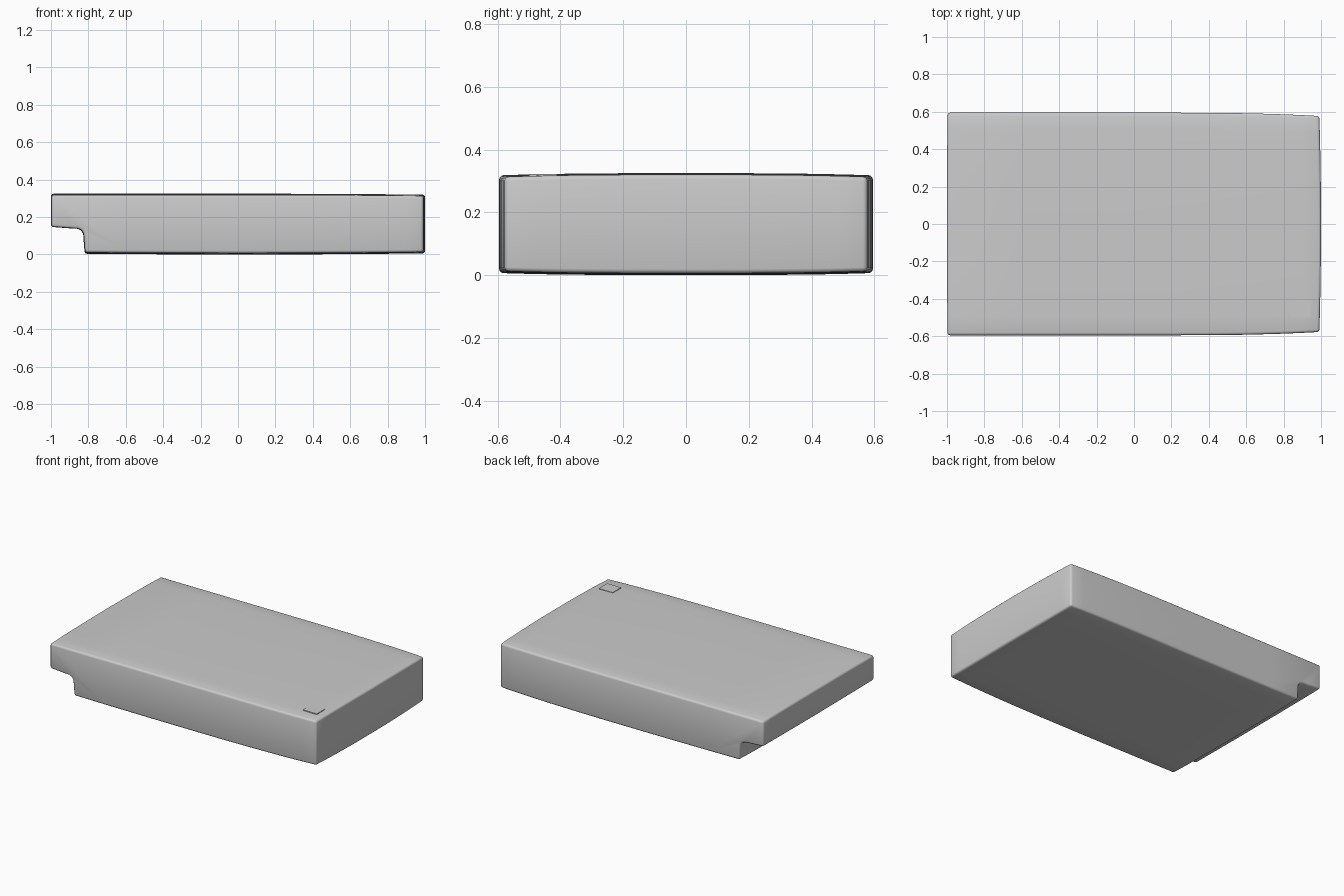
import bpy, bmesh
from mathutils import Vector

if "Cube" in bpy.data.objects:
    bpy.data.objects.remove(bpy.data.objects["Cube"])

# body: stepped side profile extruded across the width
bm = bmesh.new()
profile = [(-1, 0.147), (-0.90, 0.139), (-0.86, 0.137), (-0.84, 0.128), (-0.828, 0.11),
           (-0.82, 0), (1, 0), (1, 0.325), (-1, 0.325)]
face = bm.faces.new([bm.verts.new((x, -0.595, z)) for x, z in profile])
ext = bmesh.ops.extrude_face_region(bm, geom=[face])
bmesh.ops.translate(bm, vec=(0, 1.19, 0),
                    verts=[v for v in ext['geom'] if isinstance(v, bmesh.types.BMVert)])
bmesh.ops.recalc_face_normals(bm, faces=bm.faces)

# soft rounding on the outer edges
edges = [e for e in bm.edges if e.is_convex and e.calc_face_angle(0) > 0.9]
bmesh.ops.bevel(bm, geom=edges, offset=0.014, segments=3, profile=0.5, affect='EDGES')

# extra loops so the broad faces can be gently crowned
def cut(axis, positions):
    for p in positions:
        co, no = Vector((0, 0, 0)), Vector((0, 0, 0))
        co[axis], no[axis] = p, 1
        bmesh.ops.bisect_plane(bm, geom=bm.verts[:] + bm.edges[:] + bm.faces[:],
                               plane_co=co, plane_no=no)

cut(0, [-0.6, -0.3, 0, 0.2, 0.4, 0.6, 0.77, 0.9])
cut(1, [-0.5, -0.4, -0.2, 0, 0.2, 0.4, 0.5])

# crown the top and bottom, narrow the right end, bow the short sides
for v in bm.verts:
    x, y, z = v.co
    side = abs(y / 0.595)
    right = max(0, (x - 0.1) / 0.9)
    up = (z - 0.1625) / 0.1625
    v.co.z -= up * 0.007 * side ** 3
    if up > 0:
        v.co.z -= up * 0.005 * right ** 2
    else:
        v.co.z -= up * 0.006 * abs(x) ** 2
    v.co.y *= 1 - 0.03 * right ** 3
    v.co.x -= (0.009 if x > 0 else 0.003) * x * side ** 2

mesh = bpy.data.meshes.new("body")
bm.to_mesh(mesh)
bm.free()
body = bpy.data.objects.new("body", mesh)
bpy.context.collection.objects.link(body)
bpy.context.view_layer.objects.active = body
body.select_set(True)
bpy.ops.object.shade_smooth_by_angle(angle=0.7)

# small square pad near the front right corner of the top
bpy.ops.mesh.primitive_cube_add(size=1, location=(0.89, -0.455, 0.316))
pad = bpy.context.object
pad.name = "corner_pad"
pad.scale = (0.105, 0.09, 0.012)
